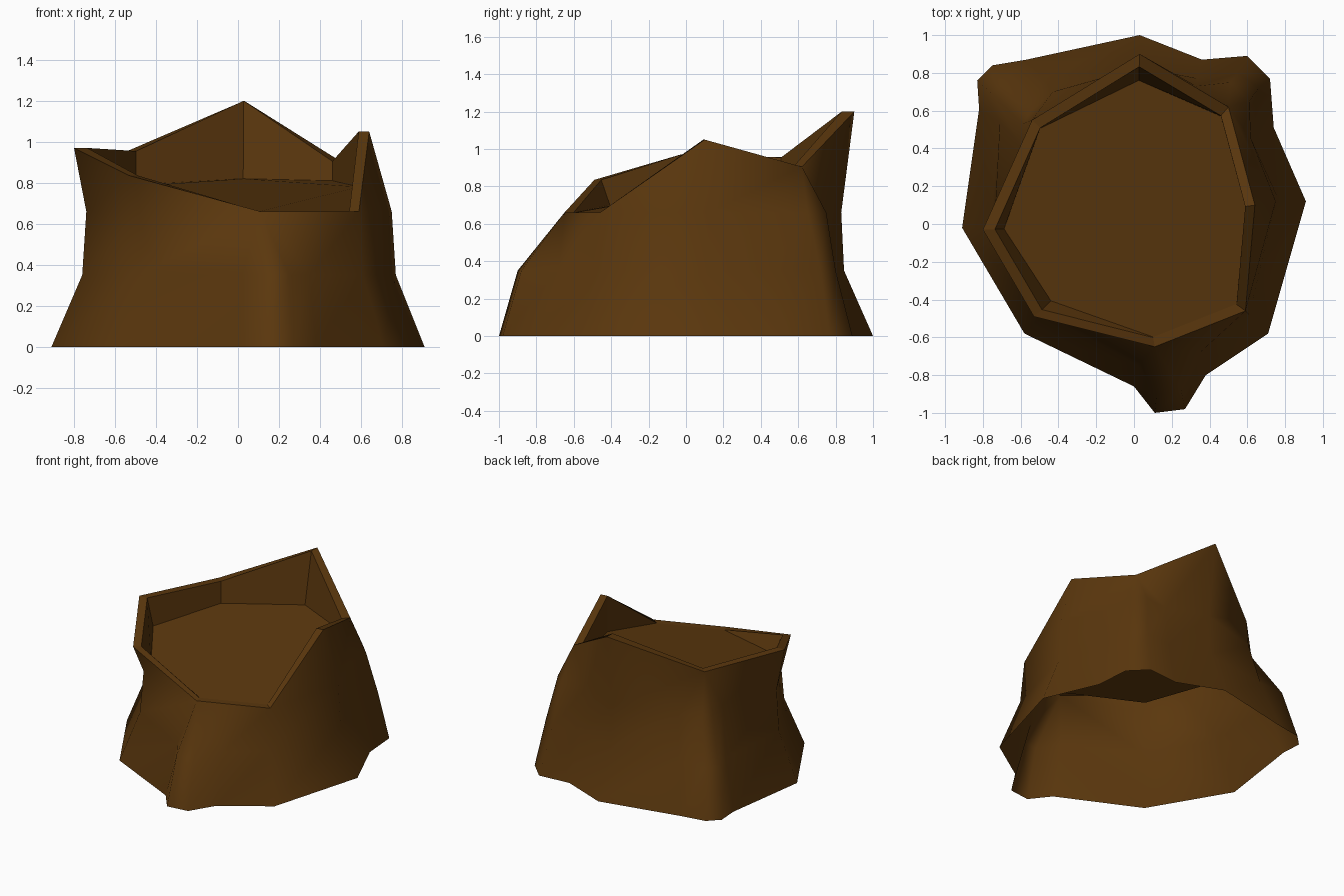
import bpy, bmesh

if "Cube" in bpy.data.objects:
    bpy.data.objects.remove(bpy.data.objects["Cube"])

# Bark outline at ground level (three roots: back right, front, back left), clockwise from the back
GROUND = [(.03, 1), (.36, .87), (.60, .89), (.72, .77), (.74, .51), (.91, .12), (.71, -.58),
          (.38, -.80), (.27, -.98), (.11, -1), (0, -.86), (-.58, -.58), (-.91, -.02),
          (-.82, .61), (-.83, .76), (-.75, .84), (-.57, .87)]
# Bark outline at z = 0.35
LOW = [(.03, .845), (.34, .77), (.55, .80), (.66, .72), (.63, .46), (.77, .12), (.61, -.48),
       (.35, -.68), (.25, -.88), (.12, -.90), (.02, -.75), (-.48, -.48), (-.76, -.02),
       (-.71, .54), (-.75, .69), (-.68, .76), (-.48, .77)]
# Bark outline at z = 0.66; the front root has already merged with the rim there
HIGH = [(.03, .83), (.33, .73), (.51, .75), (.61, .65), (.62, .45), (.75, .12), (.59, -.46),
        (.11, -.65), (.11, -.65), (.11, -.65), (.11, -.65), (-.46, -.465), (-.74, -.02),
        (-.59, .41), (-.59, .53), (-.55, .59), (-.43, .70)]
# Jagged broken rim and the rim corner each bark column ends in
RIM = [(.03, .90, 1.20), (.50, .62, .905), (.64, .10, 1.05), (.59, -.46, .66),
       (.11, -.65, .66), (-.53, -.49, .835), (-.80, -.03, .97), (-.54, .55, .955)]
COLUMN_RIM = [0, 1, 1, 1, 1, 2, 3, 4, 4, 4, 4, 5, 6, 7, 7, 7, 7]
FLOOR_SCALE = [.845, .92, .92, .92, .92, .83, .86, .92]
FLOOR_Z = [.82, .81, .78, .66, .66, .70, .77, .79]

wood = bpy.data.materials.new("brown wood")
wood.diffuse_color = (.103, .038, .004, 1)
wood.use_nodes = True
wood.node_tree.nodes["Principled BSDF"].inputs["Base Color"].default_value = wood.diffuse_color


def make_object(name, bm):
    bmesh.ops.remove_doubles(bm, verts=bm.verts, dist=.001)
    bmesh.ops.dissolve_degenerate(bm, edges=bm.edges, dist=.001)
    mesh = bpy.data.meshes.new(name)
    bm.to_mesh(mesh)
    bm.free()
    mesh.materials.append(wood)
    obj = bpy.data.objects.new(name, mesh)
    bpy.context.collection.objects.link(obj)


def skin(bm, rings, smooth):
    """Bridge successive rings (outside facing out for clockwise rings going up)."""
    rows = [[bm.verts.new(p) for p in ring] for ring in rings]
    n = len(rows[0])
    for a, b in zip(rows, rows[1:]):
        for i in range(n):
            j = (i + 1) % n
            bm.faces.new((a[j], a[i], b[i], b[j])).smooth = smooth
    return rows


# Bark: open-bottomed smooth skin from the ground up to the rim
bm = bmesh.new()
skin(bm, [[(x, y, 0) for x, y in GROUND],
          [(x, y, .35) for x, y in LOW],
          [(x, y, .66) for x, y in HIGH],
          [RIM[k] for k in COLUMN_RIM]], True)
make_object("stump_bark", bm)

# Rim lip, inner wall and sloping cut floor: flat faces
inner = [(x * .92, y * .925, z) for x, y, z in RIM]
floor = [(x * s, y * s, z) for (x, y, _), s, z in zip(RIM, FLOOR_SCALE, FLOOR_Z)]
bm = bmesh.new()
rows = skin(bm, [RIM, inner, floor], False)
bm.faces.new(rows[-1][::-1])
make_object("stump_hollow_top", bm)
